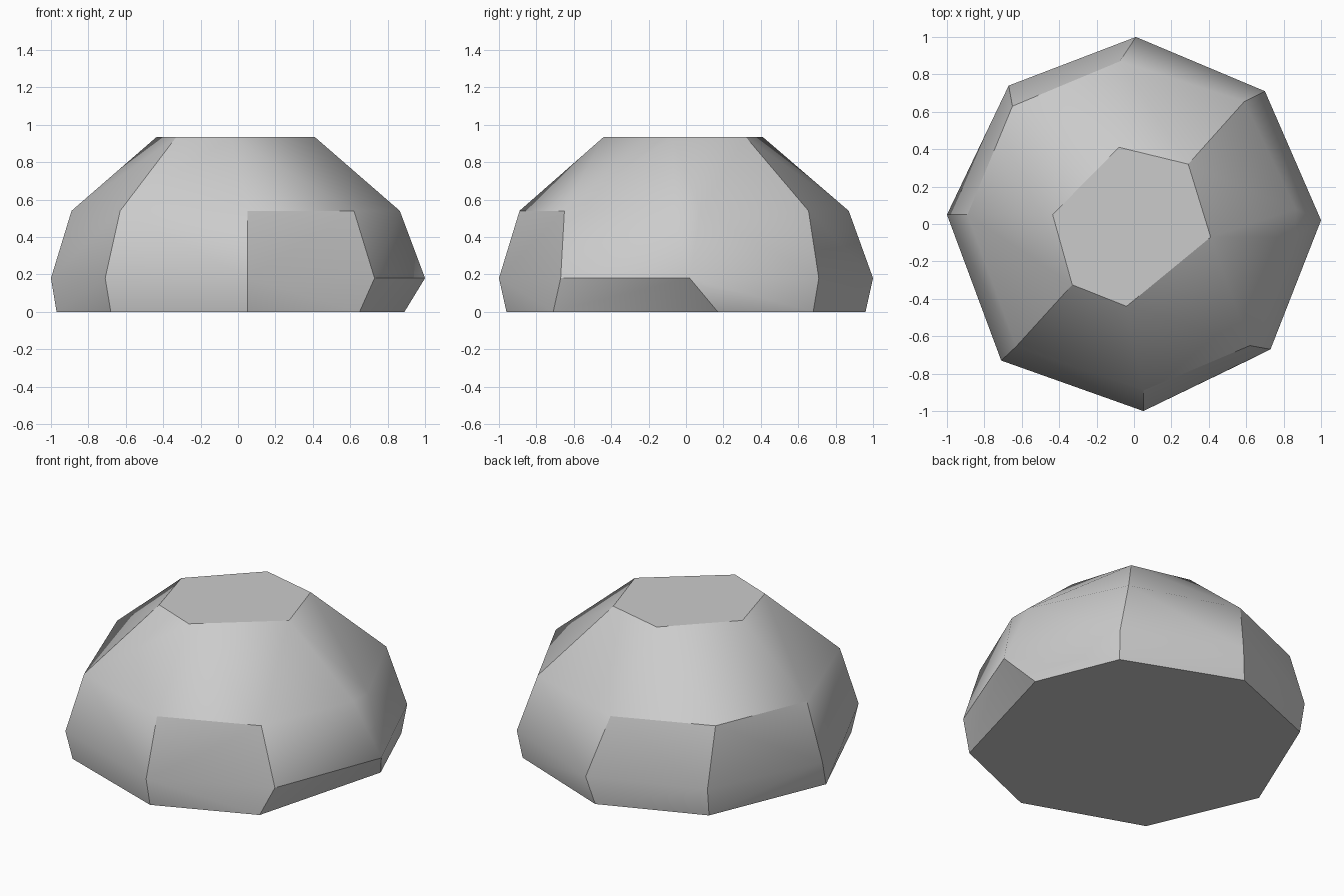
import bpy
import bmesh
import math

# Remove the default object
default_cube = bpy.data.objects.get("Cube")
if default_cube:
    bpy.data.objects.remove(default_cube, do_unlink=True)


def flat_material(name, grey):
    """Create a plain matte material in one grey tone."""
    material = bpy.data.materials.new(name)
    material.use_nodes = True
    colour = (grey, grey, grey, 1)
    material.diffuse_color = colour
    shader = material.node_tree.nodes["Principled BSDF"]
    shader.inputs["Base Color"].default_value = colour
    shader.inputs["Roughness"].default_value = 1
    return material


# Boulder cross-sections, listed counter-clockwise from the front corner
base_height, belly_height, shoulder_height, top_height = 0, .18, .54, .935

base_outline = [(.05, -.96), (.65, -.71), (.89, .17), (.68, .68),
                (-.03, .96), (-.66, .71), (-.97, -.03), (-.68, -.7)]
belly_outline = [(.05, -1), (.73, -.67), (1, .02), (.7, .71),
                 (.01, 1), (-.67, .74), (-1, .05), (-.71, -.73)]
shoulder_outline = [(.05, -.89), (.62, -.65), (.865, -.07), (.865, .08), (.59, .655),
                    (-.075, .87), (-.65, .63), (-.89, .05), (-.63, -.655)]
top_outline = [(-.04, -.44), (.41, -.07), (.29, .32),
               (-.08, .41), (-.435, .05), (-.33, -.325)]

sections = [
    (base_height, base_outline),
    (belly_height, belly_outline),
    (shoulder_height, shoulder_outline),
    (top_height, top_outline),
]

# Wrap the cross-sections in a faceted skin
bm = bmesh.new()
for height, outline in sections:
    for x, y in outline:
        bm.verts.new((x, y, height))
bmesh.ops.convex_hull(bm, input=bm.verts)
loose = [vert for vert in bm.verts if not vert.link_faces]
bmesh.ops.delete(bm, geom=loose, context="VERTS")

# Merge the flat cap and underside into single faces
bmesh.ops.dissolve_limit(bm, angle_limit=math.radians(1),
                         verts=bm.verts, edges=bm.edges)
bmesh.ops.recalc_face_normals(bm, faces=bm.faces)

mesh = bpy.data.meshes.new("boulder")
bm.to_mesh(mesh)
bm.free()
mesh.materials.append(flat_material("stone grey", .6))

boulder = bpy.data.objects.new("boulder", mesh)
bpy.context.collection.objects.link(boulder)

# Soft shading across shallow facets, crisp edges elsewhere
bpy.ops.object.select_all(action="DESELECT")
boulder.select_set(True)
bpy.context.view_layer.objects.active = boulder
bpy.ops.object.shade_smooth_by_angle(angle=math.radians(30))
